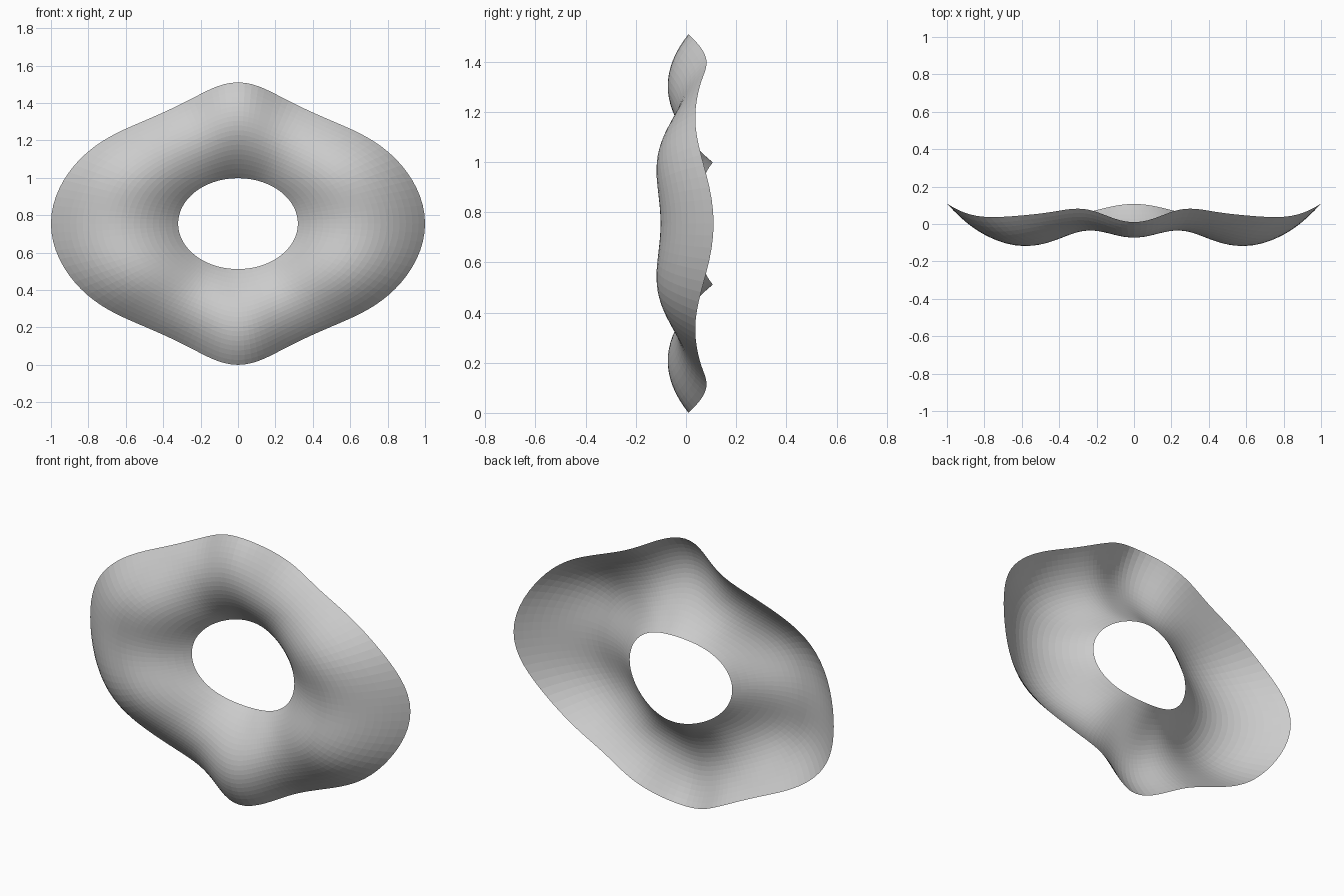
import bpy, bmesh
from math import cos, sin, pi

if "Cube" in bpy.data.objects:
    bpy.data.objects.remove(bpy.data.objects["Cube"])

CENTRE_Z = 0.755
SEGMENTS, RINGS = 128, 20

# Values every 15 degrees from the side (+x) to the top (+z); mirrored to all quarters
OUTER_RADIUS = [1.0, 0.955, 0.858, 0.757, 0.71, 0.724, 0.755]
OUTER_Y = [0.11, 0.067, 0.037, 0.052, 0.078, 0.06, 0.01]
RIDGE_Y = [-0.10, -0.115, -0.105, -0.06, -0.035, -0.05, -0.068]


def wave(values, angle):
    """Smooth four-way symmetric curve through the quarter samples."""
    n = len(values) - 1
    half = lambda i: 0.5 if i in (0, n) else 1.0
    total = 0.0
    for k in range(n + 1):
        a = sum(half(j) * v * cos(pi * j * k / n) for j, v in enumerate(values))
        total += 2 / n * half(k) * a * cos(2 * k * angle)
    return total


def spoke(angle):
    """Points from the hole edge to the outer rim, arched towards the front."""
    c, s = cos(angle), sin(angle)
    r_in = 1 / ((c / 0.32) ** 2 + (s / 0.243) ** 2) ** 0.5
    r_out = wave(OUTER_RADIUS, angle)
    y_in = 0.076 - 0.031 * cos(2 * angle)
    y_mid, y_out = wave(RIDGE_Y, angle), wave(OUTER_Y, angle)
    points = []
    for i in range(RINGS + 1):
        u = i / RINGS
        r = r_in + (r_out - r_in) * u
        y = (y_in * (1 - u) * (1 - 2 * u) + y_mid * 4 * u * (1 - u)
             + y_out * u * (2 * u - 1))
        points.append((r * c, y, CENTRE_Z + r * s))
    return points


# Wavy ring-shaped sheet, open at the hole and the rim
bm = bmesh.new()
spokes = [[bm.verts.new(p) for p in spoke(2 * pi * j / SEGMENTS)]
          for j in range(SEGMENTS)]
for j in range(SEGMENTS):
    a, b = spokes[j], spokes[(j + 1) % SEGMENTS]
    for i in range(RINGS):
        bm.faces.new((a[i], a[i + 1], b[i + 1], b[i]))
bm.normal_update()
if sum(f.normal.y for f in bm.faces) > 0:
    bmesh.ops.reverse_faces(bm, faces=bm.faces[:])
mesh = bpy.data.meshes.new("wavy_ring")
bm.to_mesh(mesh)
bm.free()
ring = bpy.data.objects.new("wavy_ring", mesh)
bpy.context.collection.objects.link(ring)
